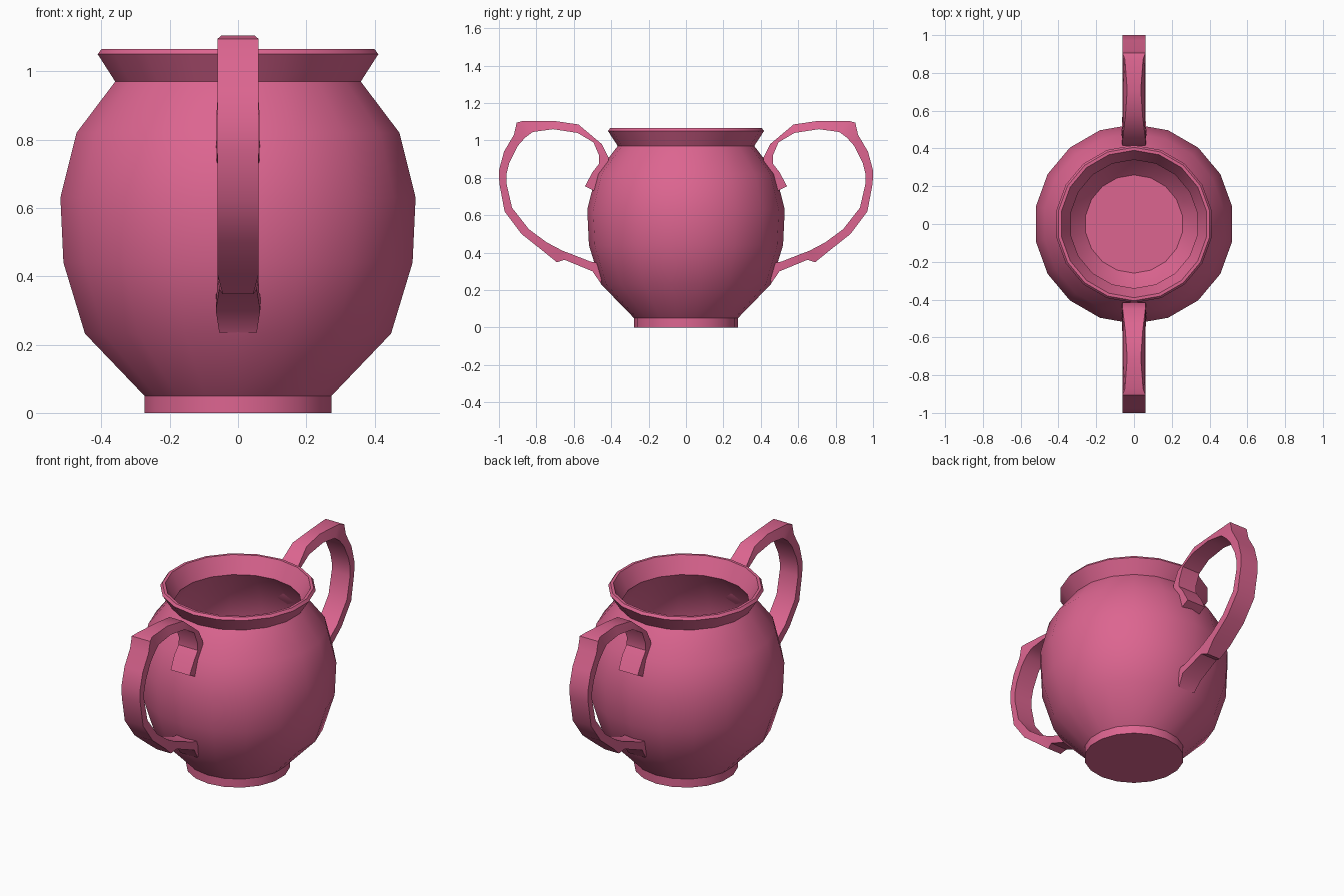
import bpy, bmesh
from math import pi, cos, sin, radians

if "Cube" in bpy.data.objects:
    bpy.data.objects.remove(bpy.data.objects["Cube"])

pink = bpy.data.materials.new("pink_glaze")
pink.diffuse_color = (0.72, 0.13, 0.28, 1)
pink.use_nodes = True
pink.node_tree.nodes["Principled BSDF"].inputs["Base Color"].default_value = pink.diffuse_color


def finish(name, bm, angle):
    bmesh.ops.recalc_face_normals(bm, faces=bm.faces)
    mesh = bpy.data.meshes.new(name)
    bm.to_mesh(mesh)
    bm.free()
    mesh.materials.append(pink)
    ob = bpy.data.objects.new(name, mesh)
    bpy.context.collection.objects.link(ob)
    bpy.ops.object.select_all(action='DESELECT')
    ob.select_set(True)
    bpy.context.view_layer.objects.active = ob
    bpy.ops.object.shade_smooth_by_angle(angle=radians(angle))
    return ob


def bridge(bm, rings):
    n = len(rings[0])
    for a, b in zip(rings, rings[1:]):
        for i in range(n):
            j = (i + 1) % n
            bm.faces.new((a[i], a[j], b[j], b[i]))
    bm.faces.new(rings[0])
    bm.faces.new(rings[-1])


# pot body: foot, belly, flared rim, then the hollow inside
profile = [(.278, 0), (.278, .05), (.455, .232), (.519, .44), (.528, .63),
           (.48, .82), (.365, .97), (.417, 1.05), (.406, 1.065), (.39, 1.065),
           (.34, .97), (.455, .81), (.503, .63), (.494, .44), (.43, .245), (.26, .075)]
SIDES = 18
bm = bmesh.new()
rings = []
for r, z in profile:
    rings.append([bm.verts.new((r * cos(a), r * sin(a), z))
                  for a in (pi / 2 + 2 * pi * i / SIDES for i in range(SIDES))])
bridge(bm, rings)
finish("pot_body", bm, 42)

# strap handle stations: outer (y, z), inner (y, z), outer half width, inner half width
stations = [
    (.49, .73, .54, .755, .062, .062), (.45, .80, .50, .83, .065, .065),
    (.415, .87, .465, .875, .063, .063), (.415, .91, .465, .92, .06, .06),
    (.45, .98, .495, .99, .06, .06), (.575, 1.085, .58, 1.04, .045, .058),
    (.71, 1.105, .71, 1.06, .036, .058), (.87, 1.105, .82, 1.045, .048, .058),
    (.905, 1.095, .86, 1.015, .06, .06), (.92, 1.03, .90, .97, .06, .06),
    (.973, .94, .945, .88, .06, .06), (1.0, .84, .96, .82, .06, .06),
    (.998, .77, .96, .77, .06, .06), (.97, .62, .93, .64, .06, .06),
    (.88, .50, .84, .525, .06, .06), (.76, .405, .745, .455, .06, .06),
    (.69, .348, .66, .41, .045, .06), (.65, .362, .62, .395, .055, .06),
    (.50, .30, .51, .352, .065, .062), (.455, .235, .44, .34, .055, .068),
]
bm = bmesh.new()
rings = []
for yo, zo, yi, zi, wo, wi in stations:
    rings.append([bm.verts.new(p) for p in
                  ((-wo, -yo, zo), (wo, -yo, zo), (wi, -yi, zi), (-wi, -yi, zi))])
bridge(bm, rings)
handle = finish("handles", bm, 35)

# matching handle on the back
mirror = handle.modifiers.new("mirror", 'MIRROR')
mirror.use_axis = (False, True, False)
mirror.use_mirror_merge = False
